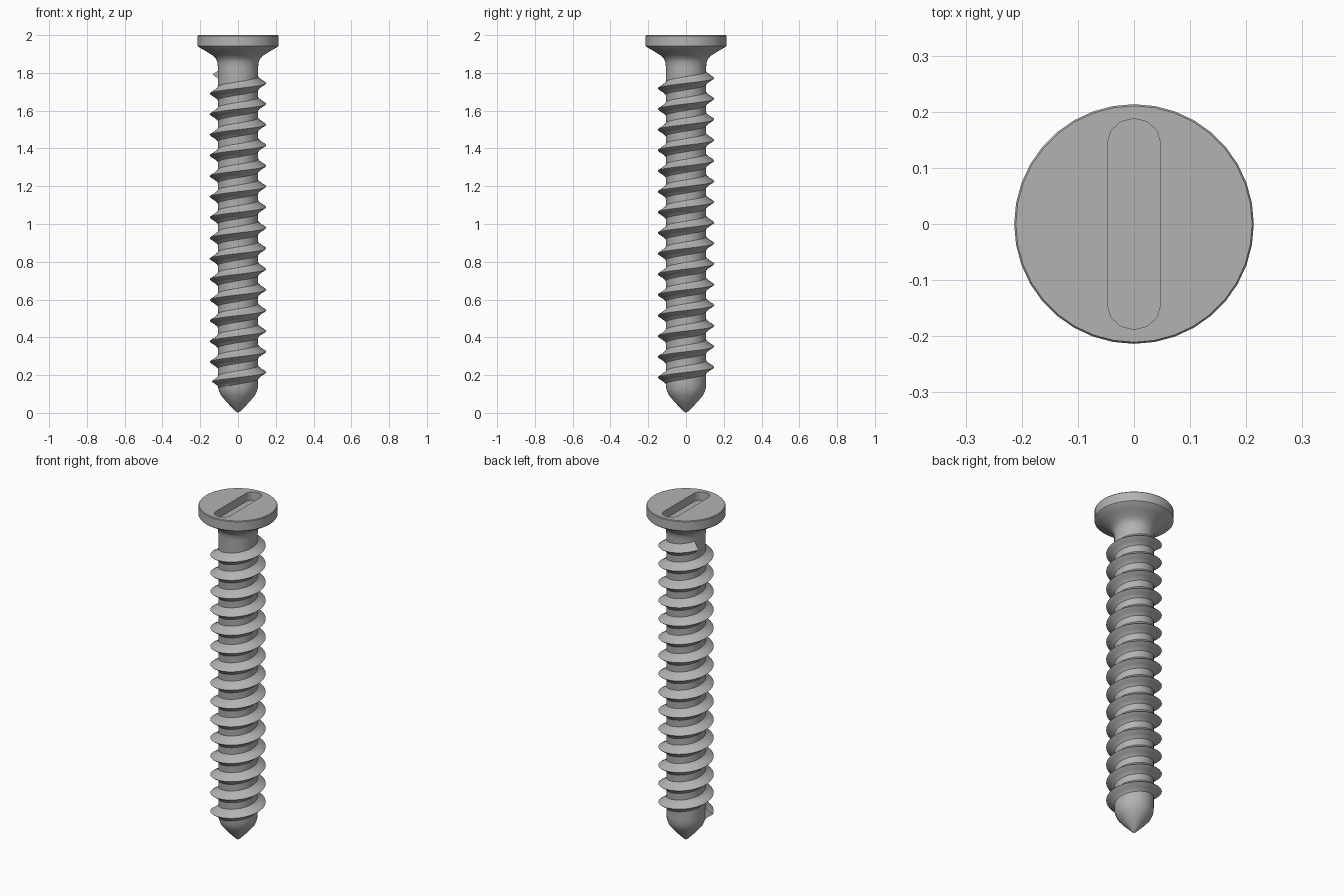
import bpy, bmesh, math

if "Cube" in bpy.data.objects:
    bpy.data.objects.remove(bpy.data.objects["Cube"])

steel = bpy.data.materials.new("steel_grey")
steel.diffuse_color = (0.45, 0.45, 0.45, 1)
steel.use_nodes = True
steel.node_tree.nodes["Principled BSDF"].inputs["Base Color"].default_value = steel.diffuse_color


def add_object(name, bm):
    bmesh.ops.recalc_face_normals(bm, faces=bm.faces[:])
    mesh = bpy.data.meshes.new(name)
    bm.to_mesh(mesh)
    bm.free()
    obj = bpy.data.objects.new(name, mesh)
    bpy.context.collection.objects.link(obj)
    mesh.materials.append(steel)
    return obj


def smooth(obj, angle):
    bpy.ops.object.select_all(action='DESELECT')
    obj.select_set(True)
    bpy.context.view_layer.objects.active = obj
    bpy.ops.object.shade_smooth_by_angle(angle=math.radians(angle))


def revolve(name, profile, sides):
    bm = bmesh.new()
    verts = [bm.verts.new((r, 0, z)) for r, z in profile]
    edges = [bm.edges.new(p) for p in zip(verts, verts[1:])]
    bmesh.ops.spin(bm, geom=verts + edges, cent=(0, 0, 0), axis=(0, 0, 1),
                   angle=math.tau, steps=sides, use_duplicate=False)
    bmesh.ops.remove_doubles(bm, verts=bm.verts[:], dist=1e-5)
    # close the flat top
    bmesh.ops.holes_fill(bm, edges=[e for e in bm.edges if e.is_boundary], sides=0)
    return add_object(name, bm)


# Shank, point, flared neck and head as one turned body
body = revolve("screw_body", [
    (0, 0), (0.012, 0.008), (0.058, 0.055), (0.09, 0.093), (0.104, 0.125), (0.107, 0.16),
    (0.107, 1.835), (0.110, 1.86), (0.118, 1.877), (0.135, 1.893), (0.170, 1.915),
    (0.210, 1.938), (0.2135, 1.942), (0.2135, 1.996), (0.2105, 2.0)], 36)

# Round-ended slot cut into the head
bm = bmesh.new()
outline = []
for side in (1, -1):
    for i in range(7):
        a = math.pi * i / 6
        outline.append((0.047 * math.cos(a) * side, (0.145 + 0.043 * math.sin(a)) * side))
base = bm.faces.new([bm.verts.new((x, y, 1.95)) for x, y in outline])
top = bmesh.ops.extrude_face_region(bm, geom=[base])
bmesh.ops.translate(bm, vec=(0, 0, 0.1),
                    verts=[v for v in top["geom"] if isinstance(v, bmesh.types.BMVert)])
cutter = add_object("slot_cutter", bm)
cutter.hide_render = True
cut = body.modifiers.new("slot", 'BOOLEAN')
cut.operation = 'DIFFERENCE'
cut.solver = 'EXACT'
cut.object = cutter
bpy.context.view_layer.objects.active = body
bpy.ops.object.modifier_apply(modifier="slot")
bpy.data.objects.remove(cutter)
smooth(body, 35)

# Right-handed helical thread swept round the shank
PITCH, Z0 = 0.1093, 0.215          # Z0 = crest height on the +x side of the lowest turn
half = [(0.098, 0.043), (0.107, 0.035), (0.113, 0.027), (0.127, 0.016), (0.145, 0.005)]
section = [(r, -h) for r, h in half] + [(0.150, 0)] + [(r, h) for r, h in reversed(half)]
start, end = math.radians(-158), math.radians(14 * 360 + 152)
steps = 36 * 15
bm = bmesh.new()
rings = []
for i in range(steps + 1):
    t = start + (end - start) * i / steps
    z = Z0 + PITCH * t / math.tau
    rings.append([bm.verts.new((r * math.cos(t), r * math.sin(t), z + h)) for r, h in section])
n = len(section)
for a, b in zip(rings, rings[1:]):
    for j in range(n):
        k = (j + 1) % n
        bm.faces.new((a[j], b[j], b[k], a[k]))
bm.faces.new(rings[0])
bm.faces.new(rings[-1])
thread = add_object("screw_thread", bm)
smooth(thread, 50)
